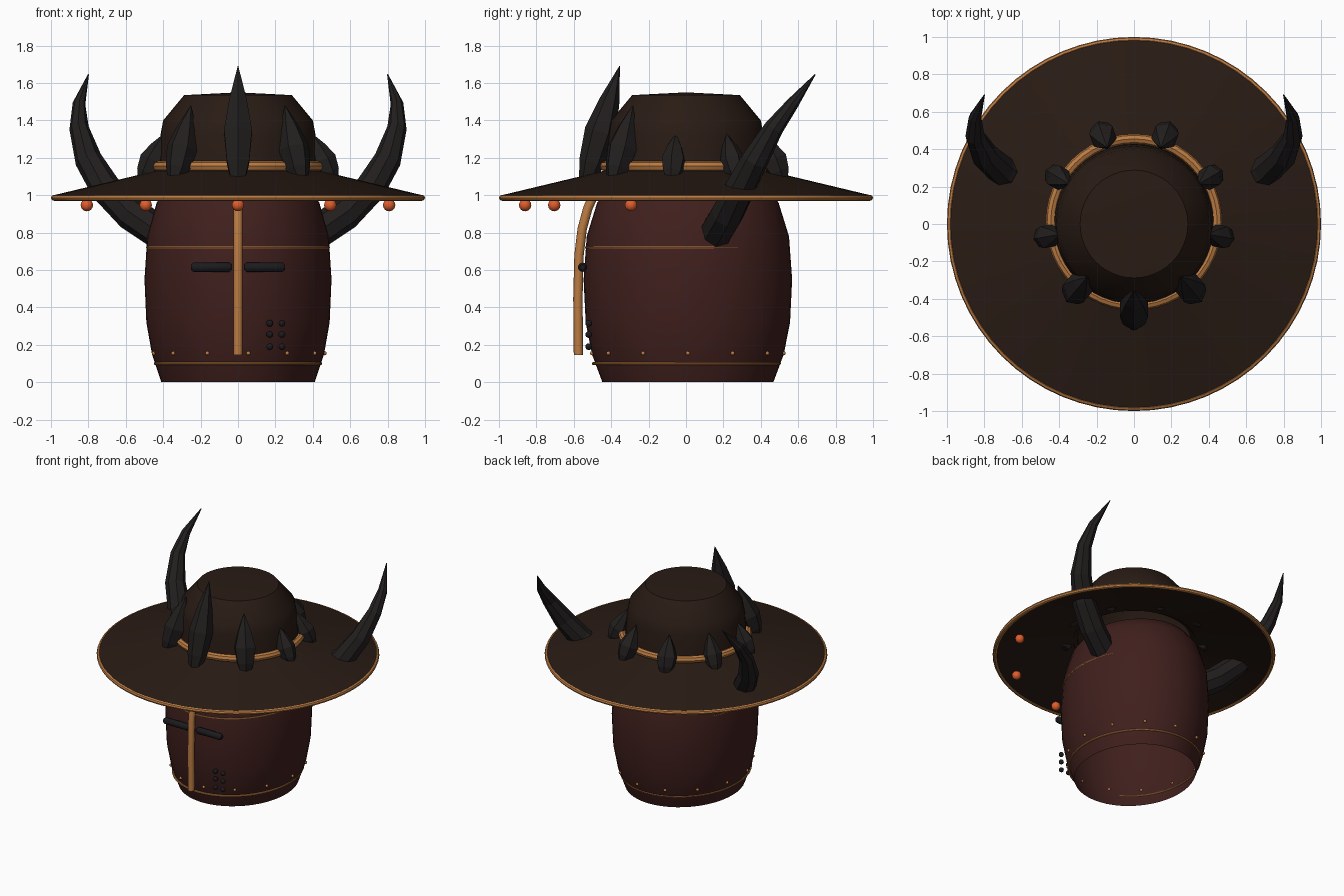
import bpy, bmesh, math
from mathutils import Vector, Matrix

if "Cube" in bpy.data.objects:
    bpy.data.objects.remove(bpy.data.objects["Cube"])


def material(name, rgb):
    m = bpy.data.materials.new(name)
    m.diffuse_color = (*rgb, 1)
    m.use_nodes = True
    m.node_tree.nodes["Principled BSDF"].inputs["Base Color"].default_value = m.diffuse_color
    return m


LEATHER = material("dark_leather", (0.022, 0.011, 0.007))
IRON = material("red_iron", (0.05, 0.014, 0.012))
HORN = material("black_horn", (0.016, 0.013, 0.013))
GOLD = material("gold", (0.5, 0.2, 0.055))
GEM = material("orange_gem", (0.75, 0.11, 0.025))
DARK = material("dark_slot", (0.011, 0.011, 0.013))


def finish(bm, name, mat, smooth=40):
    bmesh.ops.recalc_face_normals(bm, faces=bm.faces)
    me = bpy.data.meshes.new(name)
    bm.to_mesh(me)
    bm.free()
    ob = bpy.data.objects.new(name, me)
    bpy.context.collection.objects.link(ob)
    me.materials.append(mat)
    if smooth:
        bpy.ops.object.select_all(action='DESELECT')
        ob.select_set(True)
        bpy.context.view_layer.objects.active = ob
        bpy.ops.object.shade_smooth_by_angle(angle=math.radians(smooth))
    return ob


def skin(bm, rings, closed=False):
    """Bridge consecutive rings of vertices with quads."""
    n = len(rings[0])
    pairs = list(zip(rings, rings[1:])) + ([(rings[-1], rings[0])] if closed else [])
    for a, b in pairs:
        for i in range(n):
            j = (i + 1) % n
            bm.faces.new((a[i], a[j], b[j], b[i]))


def lathe(name, profile, mat, segs=48, sx=1, sy=1, cy=0, closed=False, smooth=40):
    bm = bmesh.new()
    rings = [[bm.verts.new((r * sx * math.cos(2 * math.pi * i / segs),
                            cy + r * sy * math.sin(2 * math.pi * i / segs), z))
              for i in range(segs)] for r, z in profile]
    skin(bm, rings, closed)
    bmesh.ops.remove_doubles(bm, verts=bm.verts, dist=1e-5)
    return finish(bm, name, mat, smooth)


def ring(name, a, b, z, minor, mat, cy=0, segs=48):
    """Elliptical hoop with an eight-sided section."""
    prof = [(1 + minor / a * math.cos(k * math.pi / 4), z + minor * math.sin(k * math.pi / 4))
            for k in range(8)]
    return lathe(name, prof, mat, segs, a, b, cy, True)


def tube(name, path, radii, sides, mat, ref, smooth=0, mirror=False):
    """Tapered tube along a path; the first corner faces ref."""
    path = [Vector(p) for p in path]
    bm = bmesh.new()
    for s in ((1, -1) if mirror else (1,)):
        rings = []
        for i, (p, r) in enumerate(zip(path, radii)):
            t = (path[min(i + 1, len(path) - 1)] - path[max(i - 1, 0)]).normalized()
            u = (Vector(ref) - t * t.dot(Vector(ref))).normalized()
            v = t.cross(u)
            pts = [p + r * (u * math.cos(2 * math.pi * k / sides) + v * math.sin(2 * math.pi * k / sides))
                   for k in range(sides)]
            rings.append([bm.verts.new((q.x * s, q.y, q.z)) for q in pts])
        skin(bm, rings)
        bm.faces.new(rings[0])
        bm.faces.new(rings[-1])
    return finish(bm, name, mat, smooth)


def balls(name, points, r, mat):
    bm = bmesh.new()
    for p in points:
        bmesh.ops.create_uvsphere(bm, u_segments=12, v_segments=8, radius=r,
                                  matrix=Matrix.Translation(p))
    return finish(bm, name, mat, 60)


# Helmet shell, open at the bottom
lathe("helmet_shell", [(0.41, 0), (0.46, 0.15), (0.49, 0.32), (0.50, 0.55), (0.485, 0.78),
                       (0.435, 0.96), (0.37, 1.05), (0.22, 1.11), (0, 1.13)],
      IRON, 48, 1, 1.115, 0.01, smooth=60)
ring("upper_seam", 0.485, 0.538, 0.72, 0.007, GOLD, 0.005)
ring("lower_seam", 0.442, 0.497, 0.10, 0.008, GOLD, 0.002)
balls("rivets", [(0.463 * math.cos(k * math.tau / 13), 0.01 + 0.516 * math.sin(k * math.tau / 13), 0.155)
                 for k in range(13)], 0.011, GOLD)

# Nose bar, eye slots, breathing holes
tube("nose_bar", [(0, -0.575, 0.145), (0, -0.578, 0.45), (0, -0.572, 0.68), (0, -0.555, 0.82),
                  (0, -0.525, 0.93), (0, -0.48, 1.03)], [0.025] * 6, 8, GOLD, (0, -1, 0), 50)
tube("eye_slots", [(0.035, -0.553, 0.615), (0.047, -0.553, 0.615), (0.238, -0.553, 0.615),
                   (0.25, -0.553, 0.615)], [0.015, 0.025, 0.025, 0.015], 10, DARK, (0, 0, 1), 50, True)
balls("breathing_holes", [(x, -0.52, z) for x in (0.17, 0.235) for z in (0.19, 0.255, 0.315)],
      0.018, DARK)

# Wide hat brim with gold edge
lathe("hat_brim", [(0.40, 1.14), (0.985, 1.0), (0.985, 0.975), (0.40, 1.115)], LEATHER, 64, closed=True)
ring("brim_trim", 0.984, 0.984, 0.986, 0.016, GOLD, segs=64)

# Crown and band
lathe("hat_crown", [(0.43, 1.1), (0.425, 1.2), (0.415, 1.32), (0.40, 1.40), (0.288, 1.535), (0, 1.55)],
      LEATHER, 48, smooth=30)
ring("hat_band", 0.445, 0.445, 1.155, 0.027, GOLD, 0.01)

# Claws around the crown
for deg, r0, r1, z1, w in ((0, 0.53, 0.355, 1.69, 0.086), (40, 0.52, 0.39, 1.48, 0.083),
                           (80, 0.515, 0.40, 1.33, 0.068), (120, 0.515, 0.40, 1.33, 0.068),
                           (160, 0.53, 0.42, 1.33, 0.075)):
    for s in ((1,) if deg == 0 else (1, -1)):
        a = math.radians(deg) * s
        out = Vector((math.sin(a), -math.cos(a), 0))
        lo = out * r0 + Vector((0, 0.015 if deg else 0, 1.085))
        hi = out * r1 + Vector((0, 0.015 if deg else 0, z1))
        tube("crown_claw", [lo.lerp(hi, t) for t in (0, 0.15, 0.42, 0.7, 1)],
             [w * k for k in (0.5, 0.8, 1, 0.62, 0.02)], 6, HORN, out)

# Pair of large horns
tube("side_horns", [(0.42, 0.16, 0.80), (0.57, 0.22, 0.90), (0.71, 0.29, 1.04), (0.80, 0.37, 1.19),
                    (0.85, 0.47, 1.36), (0.85, 0.57, 1.49), (0.80, 0.69, 1.645)],
     [0.09, 0.09, 0.083, 0.073, 0.052, 0.034, 0.003], 8, HORN, (0, 1, 0), 0, True)

# Gems under the brim and on the band
balls("brim_gems", [(0.86 * math.sin(math.radians(d)), -0.86 * math.cos(math.radians(d)), 0.947)
                    for d in (-70, -35, 0, 35, 70)], 0.033, GEM)
balls("band_gem", [(0, -0.46, 1.22)], 0.033, GEM)
